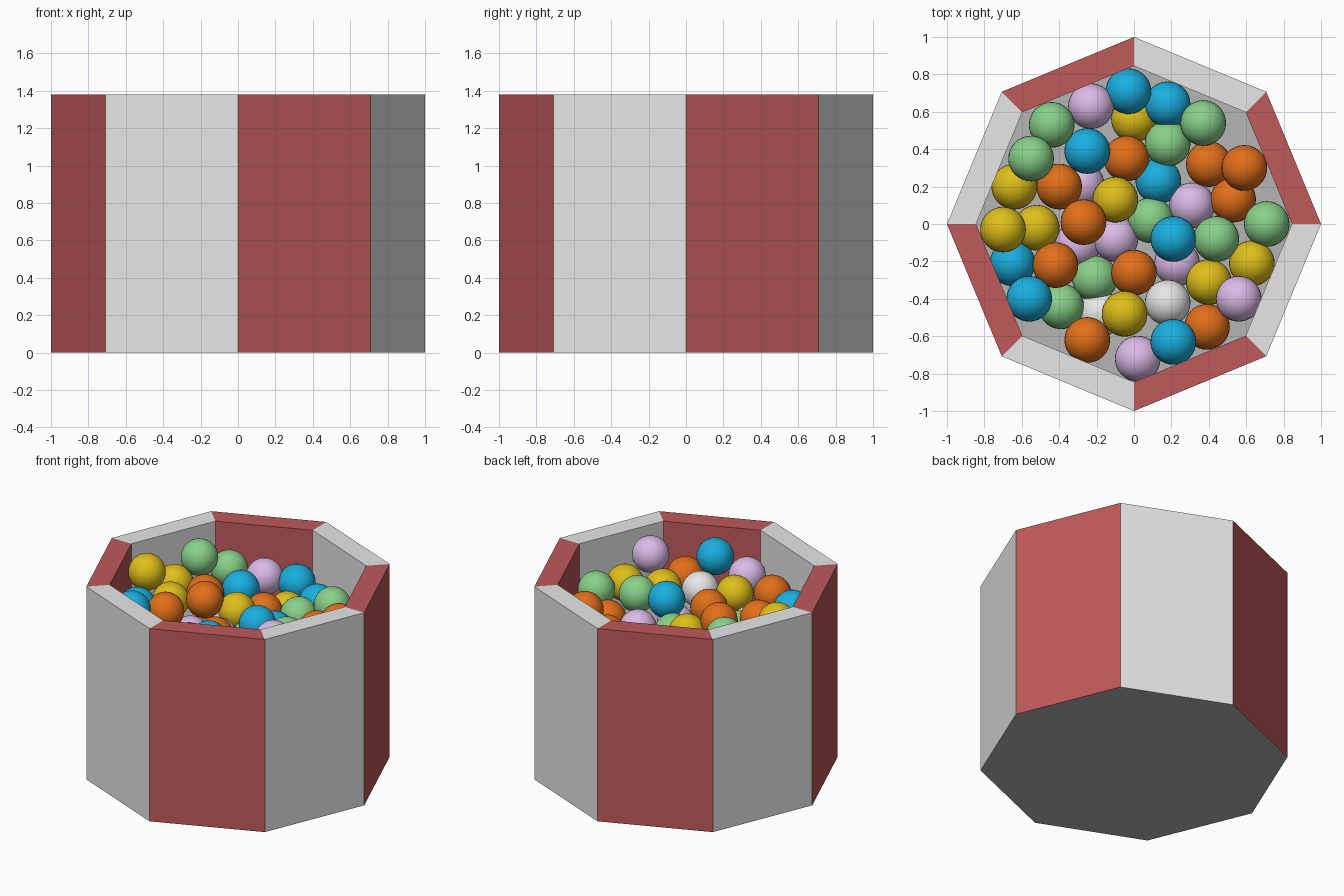
import bpy, bmesh, math

HEIGHT, INNER, FLOOR, BALL = 1.38, 0.845, 0.82, 0.122
SIDES = 8

if "Cube" in bpy.data.objects:
    bpy.data.objects.remove(bpy.data.objects["Cube"], do_unlink=True)


def material(name, rgb):
    mat = bpy.data.materials.new(name)
    mat.use_nodes = True
    color = (*rgb, 1)
    mat.diffuse_color = color
    mat.node_tree.nodes["Principled BSDF"].inputs["Base Color"].default_value = color
    return mat


red = material("panel red", (.52, .1, .1))
white = material("panel white", (.8, .8, .8))
floor_grey = material("floor grey", (.46, .46, .46))
ball_materials = {
    "orange": material("ball orange", (.76, .16, .01)),
    "blue": material("ball blue", (.01, .43, .74)),
    "green": material("ball green", (.25, .64, .25)),
    "yellow": material("ball yellow", (.74, .52, .01)),
    "purple": material("ball purple", (.74, .51, .83)),
    "white": white,
}


def finish(bm, name, mats):
    bmesh.ops.recalc_face_normals(bm, faces=bm.faces)
    mesh = bpy.data.meshes.new(name)
    bm.to_mesh(mesh)
    bm.free()
    for mat in mats:
        mesh.materials.append(mat)
    obj = bpy.data.objects.new(name, mesh)
    bpy.context.collection.objects.link(obj)
    return obj


# Octagonal tub: underside, outer walls, flat rim, inner walls and raised floor
bm = bmesh.new()
rings = []
for radius, z in ((1, 0), (1, HEIGHT), (INNER, HEIGHT), (INNER, FLOOR)):
    angles = [math.tau * i / SIDES for i in range(SIDES)]
    rings.append([bm.verts.new((radius * math.cos(a), radius * math.sin(a), z)) for a in angles])
for low, high in zip(rings, rings[1:]):
    for i in range(SIDES):
        j = (i + 1) % SIDES
        face = bm.faces.new((low[i], low[j], high[j], high[i]))
        face.material_index = i % 2
for cap in (rings[0], rings[-1]):
    bm.faces.new(cap).material_index = 2
finish(bm, "octagonal_tub", (red, white, floor_grey))

# Loose balls: centre positions grouped by colour
balls = {
    "orange": [(-.04, .35, .98), (.4, .32, .98), (.59, .3, 1.09), (-.4, .2, 1.07),
               (.53, .13, .98), (-.27, .01, 1.13), (-.42, -.22, 1.1), (0, -.26, 1.05),
               (-.25, -.62, 1.08), (.39, -.55, 1.07)],
    "blue": [(-.03, .71, 1.05), (.18, .64, .99), (-.25, .39, 1.07), (.13, .23, .94),
             (.21, -.08, 1.12), (-.65, -.21, 1.07), (-.56, -.4, 1.14), (.21, -.63, 1.22)],
    "green": [(-.44, .53, 1.11), (.37, .54, 1.06), (.18, .43, .98), (-.55, .35, 1.23),
              (.09, .02, .96), (.44, -.08, 1.1), (.71, 0, 1.09), (-.21, -.29, .94),
              (-.39, -.44, .98)],
    "yellow": [(0, .56, .92), (-.64, .2, 1.08), (-.1, .13, 1.05), (-.7, -.03, 1.23),
               (-.52, -.02, 1.07), (.4, -.31, 1.07), (.63, -.21, 1.08), (-.05, -.48, 1.08)],
    "purple": [(-.23, .63, 1.07), (-.28, .21, .9), (.31, .1, .96), (-.1, -.08, .95),
               (-.3, -.11, .92), (.23, -.21, .9), (.56, -.4, 1.23), (.02, -.72, 1.1)],
    "white": [(-.18, -.48, .92), (.18, -.42, 1.07)],
}
for color, centres in balls.items():
    for number, centre in enumerate(centres, 1):
        bm = bmesh.new()
        bmesh.ops.create_uvsphere(bm, u_segments=32, v_segments=16, radius=BALL)
        for face in bm.faces:
            face.smooth = True
        ball = finish(bm, f"{color}_ball_{number}", [ball_materials[color]])
        ball.location = centre
